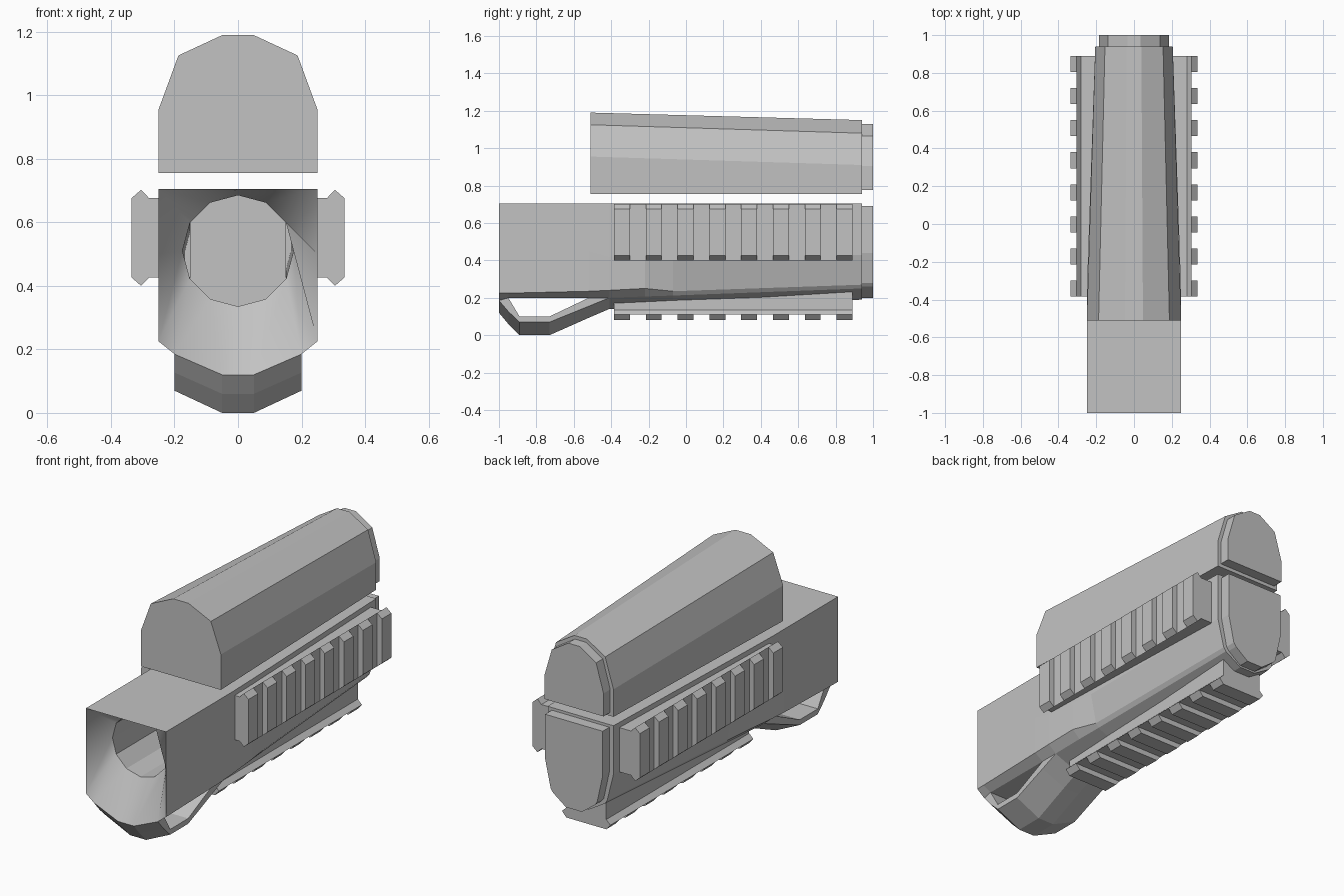
import bpy
import bmesh
from math import cos, sin, radians

cube = bpy.data.objects.get("Cube")
if cube:
    bpy.data.objects.remove(cube, do_unlink=True)

GREY = (0.54, 0.54, 0.54, 1)
grey = bpy.data.materials.new("matte grey")
grey.use_nodes = True
grey.diffuse_color = GREY
grey.node_tree.nodes["Principled BSDF"].inputs["Base Color"].default_value = GREY


def mirrored(half):
    """Close a right-hand outline with its left-hand copy, skipping centre points."""
    return half + [(-x, z) for x, z in reversed(half) if x > 0]


def loft(name, sections, smooth_span=None):
    """Skin a list of (y, outline) sections, close both ends."""
    bm = bmesh.new()
    rings = [[bm.verts.new((x, y, z)) for x, z in pts] for y, pts in sections]
    for k, (a, b) in enumerate(zip(rings, rings[1:])):
        n = len(a)
        for i in range(n):
            j = (i + 1) % n
            face = bm.faces.new((a[i], a[j], b[j], b[i]))
            face.smooth = k == smooth_span
    bm.faces.new(rings[0])
    bm.faces.new(rings[-1])
    bmesh.ops.remove_doubles(bm, verts=bm.verts, dist=0.0005)
    bmesh.ops.recalc_face_normals(bm, faces=bm.faces)
    mesh = bpy.data.meshes.new(name)
    bm.to_mesh(mesh)
    bm.free()
    mesh.materials.append(grey)
    obj = bpy.data.objects.new(name, mesh)
    bpy.context.collection.objects.link(obj)
    return obj


# Upper cover with a stepped end cap
def cover_outline(x, base, side, shoulder, crown):
    return mirrored([(x, base), (x, side), (x * 0.75, shoulder), (x * 0.19, crown)])


loft("upper_cover", [
    (-0.51, cover_outline(0.25, 0.755, 0.955, 1.125, 1.19)),
    (0.94, cover_outline(0.205, 0.755, 0.91, 1.08, 1.15)),
    (0.94, cover_outline(0.185, 0.775, 0.905, 1.065, 1.13)),
    (1.0, cover_outline(0.185, 0.775, 0.905, 1.065, 1.13)),
])


# Lower body: bore, flared mouth, tapering hull and stepped end cap
def hull(x, top, mid, low, edge, floor):
    half = [(0, top), (x, top), (x, mid), low, edge, (0.05, floor), (0, floor)]
    return mirrored(half)


def bore(side):
    half = []
    for angle in range(90, -91, -30):
        r = side if angle == 0 else 0.175
        x = r * cos(radians(angle))
        half.append((x if abs(angle) < 90 else 0, 0.51 + 0.175 * sin(radians(angle))))
    return mirrored(half)


end_cap = hull(0.18, 0.69, 0.44, (0.145, 0.28), (0.13, 0.26), 0.2)
loft("lower_body", [
    (0.5, bore(0.152)),
    (-0.87, bore(0.175)),
    (-1.0, hull(0.25, 0.705, 0.5, (0.25, 0.225), (0.2, 0.185), 0.12)),
    (-0.95, hull(0.25, 0.705, 0.5, (0.25, 0.225), (0.2, 0.2), 0.2)),
    (-0.52, hull(0.25, 0.705, 0.45, (0.25, 0.235), (0.2, 0.2), 0.2)),
    (-0.41, hull(0.25, 0.705, 0.42, (0.248, 0.24), (0.2, 0.2), 0.14)),
    (-0.22, hull(0.245, 0.705, 0.41, (0.24, 0.25), (0.195, 0.207), 0.148)),
    (-0.07, hull(0.24, 0.705, 0.4, (0.205, 0.235), (0.188, 0.212), 0.155)),
    (0.94, hull(0.205, 0.705, 0.43, (0.165, 0.27), (0.15, 0.25), 0.19)),
    (0.94, end_cap),
    (1.0, end_cap),
], smooth_span=1)


# Finger guard: a bent strap around the side opening
def strap(inner_side, inner_mid, side, mid):
    return mirrored([(0.05, inner_mid), (0.2, inner_side), (0.2, side), (0.05, mid)])


loft("finger_guard", [
    (-1.0, strap(0.185, 0.12, 0.185, 0.12)),
    (-0.95, strap(0.2, 0.2, 0.127, 0.06)),
    (-0.89, strap(0.1, 0.1, 0.07, 0)),
    (-0.73, strap(0.1, 0.1, 0.07, 0)),
    (-0.52, strap(0.2, 0.2, 0.155, 0.093)),
    (-0.41, strap(0.2, 0.2, 0.2, 0.14)),
])


# Accessory rails: outlines are (across, outward), then placed on each side
BASE = [(-0.125, 0.15), (0.125, 0.15), (0.125, 0.28), (0.151, 0.305),
        (-0.151, 0.305), (-0.125, 0.28)]
TOOTH = [(-0.151, 0.305), (0.151, 0.305), (0.125, 0.335), (-0.125, 0.335)]
PLACES = {
    "left": lambda u, v: (v, 0.551 + u),
    "right": lambda u, v: (-v, 0.551 + u),
    "bottom": lambda u, v: (u, 0.415 - v),
}
START, END, WIDTH, TEETH = -0.385, 0.89, 0.085, 8
PITCH = (END - START - WIDTH) / (TEETH - 1)

for side, place in PLACES.items():
    base = [place(u, v) for u, v in BASE]
    tooth = [place(u, v) for u, v in TOOTH]
    loft(side + "_rail", [(START, base), (END, base)])
    for i in range(TEETH):
        y = START + i * PITCH
        loft(f"{side}_rail_tooth_{i + 1}", [(y, tooth), (y + WIDTH, tooth)])
